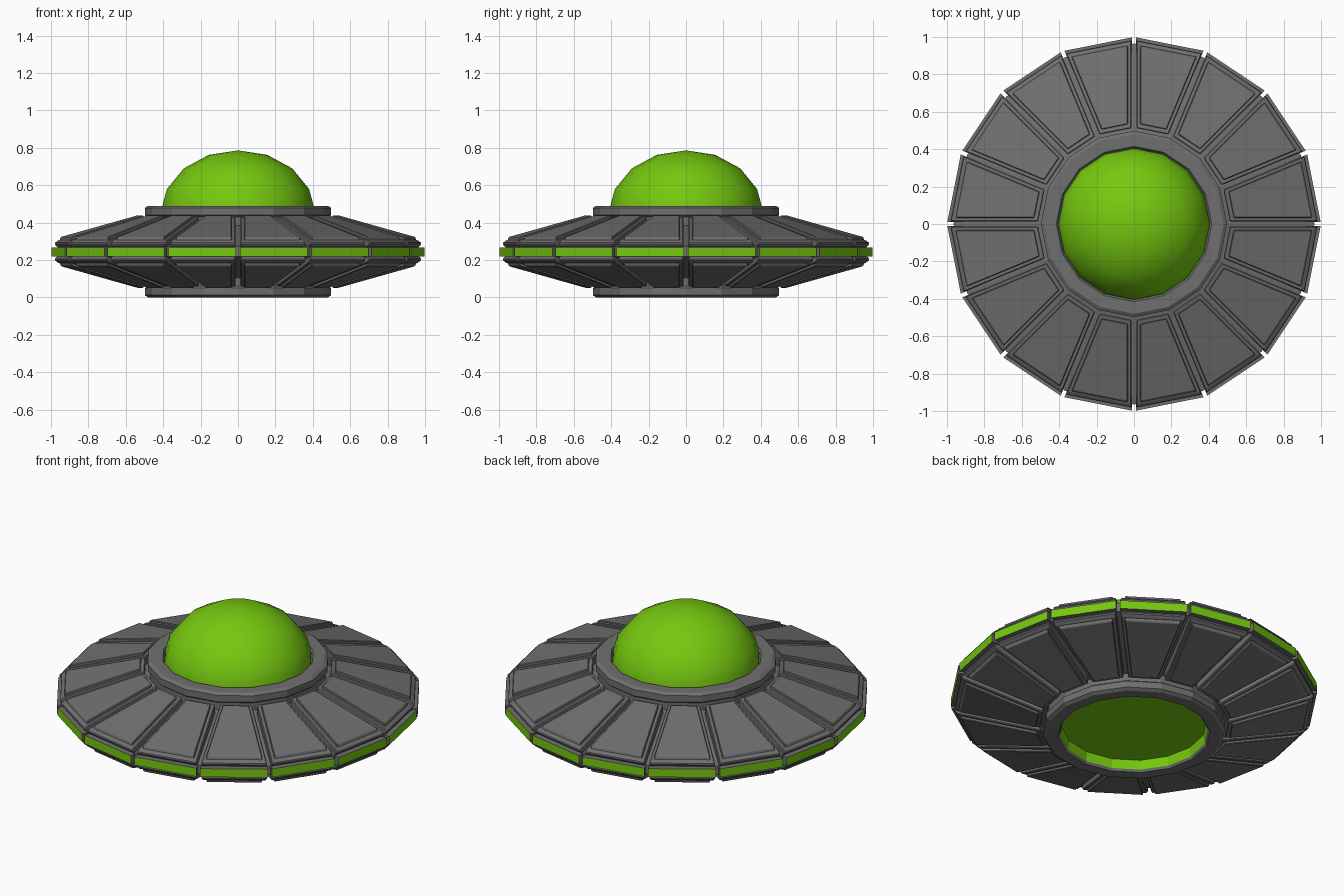
import bpy, bmesh, math
from mathutils import Vector

if "Cube" in bpy.data.objects:
    bpy.data.objects.remove(bpy.data.objects["Cube"])

N = 16           # sides of the saucer
MID = 0.245      # height of the symmetry plane
green = bpy.data.materials.new("green_glow")
green.diffuse_color = (0.18, 0.58, 0.005, 1)
green.use_nodes = True
green.node_tree.nodes["Principled BSDF"].inputs["Base Color"].default_value = green.diffuse_color
grey = bpy.data.materials.new("hull_grey")
grey.diffuse_color = (0.16, 0.16, 0.16, 1)
grey.use_nodes = True
grey.node_tree.nodes["Principled BSDF"].inputs["Base Color"].default_value = grey.diffuse_color


def finish(name, bm, mats, smooth=False):
    bmesh.ops.remove_doubles(bm, verts=bm.verts, dist=1e-5)
    bmesh.ops.recalc_face_normals(bm, faces=bm.faces)
    me = bpy.data.meshes.new(name)
    bm.to_mesh(me)
    bm.free()
    for m in mats:
        me.materials.append(m)
    for p in me.polygons:
        p.use_smooth = smooth
    ob = bpy.data.objects.new(name, me)
    bpy.context.collection.objects.link(ob)
    return ob


def ring_dir(i):
    a = 2 * math.pi * i / N
    return Vector((math.cos(a), math.sin(a), 0))


def lathe(name, profile, mat, closed=False, smooth=False):
    """Revolve (radius, z) points with N flat sides."""
    bm = bmesh.new()
    rows = [[bm.verts.new(ring_dir(i) * r + Vector((0, 0, z))) for i in range(N)]
            if r > 0 else [bm.verts.new((0, 0, z))] * N for r, z in profile]
    pairs = list(zip(rows, rows[1:])) + ([(rows[-1], rows[0])] if closed else [])
    for lo, hi in pairs:
        for i in range(N):
            j = (i + 1) % N
            quad = list(dict.fromkeys((lo[i], lo[j], hi[j], hi[i])))
            bm.faces.new(quad)
    return finish(name, bm, [mat], smooth)


def segments(name, profile, gap, bevel=0.0, flip=False, glow_edge=None):
    """One block per side: closed (radius, z) profile, with a gap at each corner."""
    bm = bmesh.new()
    for i in range(N):
        a, b = ring_dir(i), ring_dir(i + 1)
        t = (b - a).normalized() * gap
        ends = []
        for d, off in ((a, t), (b, -t)):
            ends.append([bm.verts.new(d * r + off + Vector((0, 0, 2 * MID - z if flip else z)))
                         for r, z in profile])
        p, q = ends
        bm.faces.new(p)
        bm.faces.new(q[::-1])
        for k in range(len(p)):
            m = (k + 1) % len(p)
            f = bm.faces.new((p[k], p[m], q[m], q[k]))
            if k == glow_edge:
                f.material_index = 1
    ob = finish(name, bm, [grey, green])
    if bevel:
        mod = ob.modifiers.new("edge_bevel", 'BEVEL')
        mod.width = bevel
        mod.segments = 1
    return ob


# inner hull with top and bottom collars (mirrored profile around the middle)
half = [(0.405, 0.475), (0.415, 0.49), (0.48, 0.49), (0.498, 0.478), (0.498, 0.44),
        (0.485, 0.43), (0.485, 0.385), (0.965, 0.272)]
lathe("hull_core", half + [(r, 2 * MID - z) for r, z in reversed(half)], grey, closed=True)

# overlapping panels above and below
base = [(0.515, 0.432), (0.965, 0.305), (0.985, 0.29), (0.975, 0.272), (0.90, 0.265), (0.515, 0.36)]
plate = [(0.54, 0.44), (0.955, 0.323), (0.962, 0.30), (0.90, 0.29), (0.54, 0.40)]
for side, flip in (("upper", False), ("lower", True)):
    segments(side + "_panel_frames", base, 0.013, 0.005, flip)
    segments(side + "_panel_plates", plate, 0.034, 0.004, flip)

# rim blocks with glowing outer faces
segments("rim_lights", [(0.92, 0.218), (1.0, 0.218), (1.0, 0.268), (0.92, 0.268)],
         0.011, glow_edge=1)

# glass dome
dome = [(0.406, 0.465), (0.402, 0.50), (0.38, 0.58), (0.29, 0.69), (0.157, 0.762), (0, 0.786)]
lathe("dome", dome, green, smooth=True)

# recessed green hatch underneath
lathe("belly_light", [(0.404, 0.012), (0.395, 0.065), (0, 0.065)], green)
